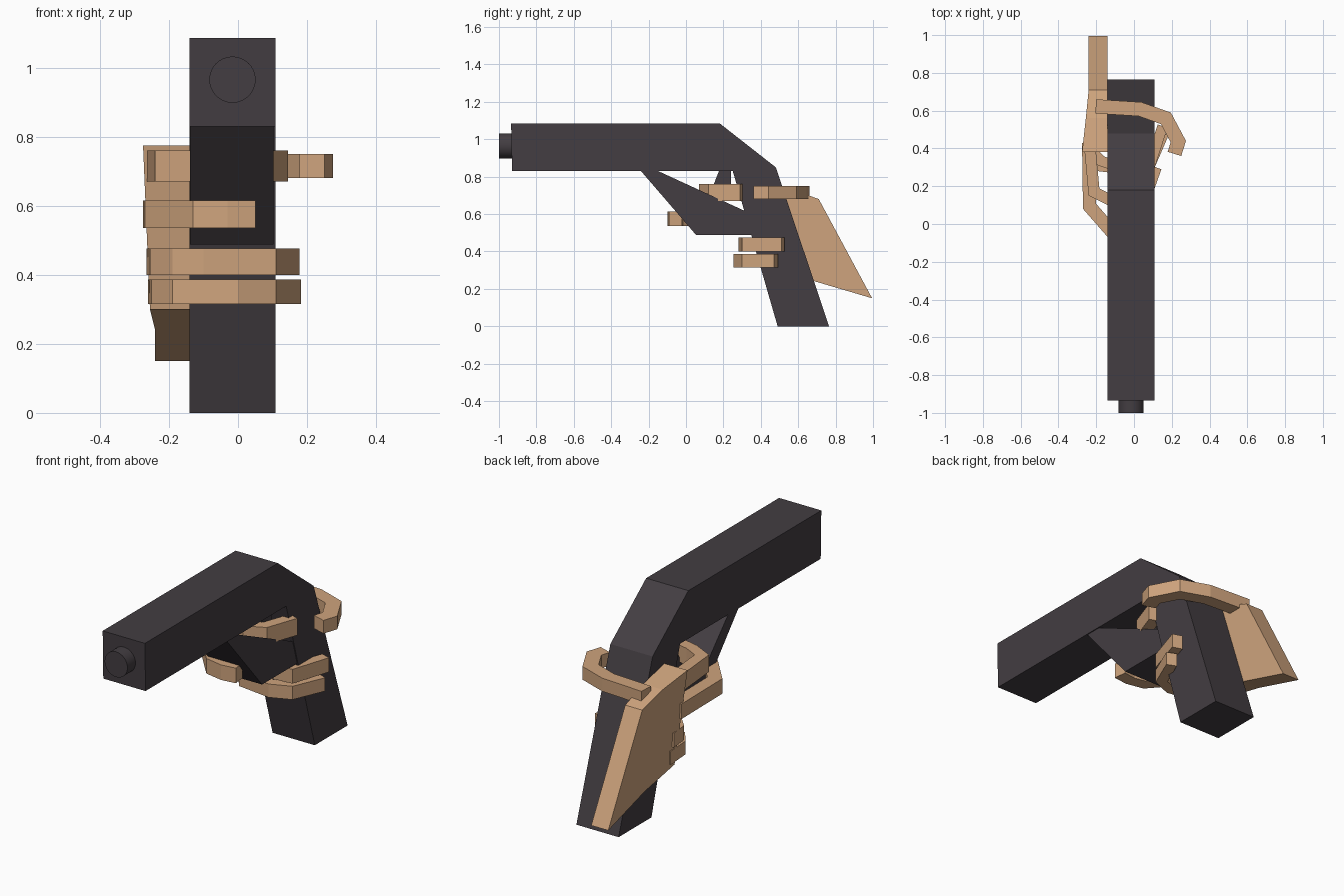
import bpy, bmesh, math
from mathutils import Vector, Matrix

if "Cube" in bpy.data.objects:
    bpy.data.objects.remove(bpy.data.objects["Cube"])


def material(name, rgb):
    m = bpy.data.materials.new(name)
    m.diffuse_color = (*rgb, 1)
    m.use_nodes = True
    m.node_tree.nodes["Principled BSDF"].inputs["Base Color"].default_value = m.diffuse_color
    return m


METAL = material("dark gunmetal", (0.056, 0.047, 0.054))
SKIN = material("tan skin", (0.62, 0.37, 0.205))


def finish(name, bm, mat):
    bmesh.ops.recalc_face_normals(bm, faces=bm.faces)
    me = bpy.data.meshes.new(name)
    bm.to_mesh(me)
    bm.free()
    me.materials.append(mat)
    ob = bpy.data.objects.new(name, me)
    bpy.context.collection.objects.link(ob)
    return ob


def loft(name, a, b, mat):
    """Closed solid between two matching outlines of 3D points."""
    bm = bmesh.new()
    va = [bm.verts.new(p) for p in a]
    vb = [bm.verts.new(p) for p in b]
    n = len(va)
    caps = [bm.faces.new(va), bm.faces.new(vb[::-1])]
    for i in range(n):
        j = (i + 1) % n
        bm.faces.new((va[i], vb[i], vb[j], va[j]))
    bmesh.ops.triangulate(bm, faces=caps)
    return finish(name, bm, mat)


def side_prism(name, yz, x0, x1, mat):
    return loft(name, [(x0, y, z) for y, z in yz], [(x1, y, z) for y, z in yz], mat)


def finger(name, path, width, z0, z1):
    """Strip following an outer path seen from above; width is offset to the left."""
    pts = [Vector(p) for p in path]
    dirs = [(b - a).normalized() for a, b in zip(pts, pts[1:])]
    inner = []
    for i, p in enumerate(pts):
        d0, d1 = dirs[max(i - 1, 0)], dirs[min(i, len(dirs) - 1)]
        n0, n1 = Vector((-d0.y, d0.x)), Vector((-d1.y, d1.x))
        m = (n0 + n1).normalized()
        inner.append(p + m * (width / m.dot(n0)))
    ring = pts + inner[::-1]
    return loft(name, [(p.x, p.y, z0) for p in ring], [(p.x, p.y, z1) for p in ring], SKIN)


# Barrel and grip in one bent profile
side_prism("pistol_body", [(-0.935, 1.085), (0.18, 1.085), (0.48, 0.85), (0.765, 0),
                           (0.49, 0), (0.25, 0.83), (-0.93, 0.83)], -0.14, 0.108, METAL)
# Trigger guard and trigger
side_prism("trigger_guard", [(-0.245, 0.835), (-0.16, 0.835), (0.055, 0.605), (0.34, 0.605),
                             (0.38, 0.487), (0.055, 0.487)], -0.139, 0.103, METAL)
side_prism("trigger", [(0.18, 0.84), (0.24, 0.84), (0.24, 0.75), (0.185, 0.66),
                       (0.10, 0.635), (0.16, 0.69), (0.185, 0.76)], -0.06, 0.03, METAL)
# Muzzle
bm = bmesh.new()
bmesh.ops.create_cone(bm, cap_ends=True, segments=32, radius1=0.067, radius2=0.067, depth=0.09,
                      matrix=Matrix.Translation((-0.016, -0.955, 0.965)) @ Matrix.Rotation(math.pi / 2, 4, 'X'))
muzzle = finish("muzzle", bm, METAL)
bpy.context.view_layer.objects.active = muzzle
muzzle.select_set(True)
bpy.ops.object.shade_smooth_by_angle()

# Palm, thinner toward the wrist
palm = [(0.38, 0.775), (0.56, 0.735), (0.71, 0.68), (0.995, 0.15), (0.69, 0.24), (0.46, 0.30)]
loft("palm", [(-0.275 if y < 0.5 and z > 0.5 else -0.255 if y < 0.6 else -0.24, y, z) for y, z in palm],
     [(-0.14, y, z) for y, z in palm], SKIN)

# Fingers wrapped round the grip and guard
finger("index_finger", [(-0.265, 0.42), (-0.24, 0.15), (-0.13, 0.095), (-0.02, 0.07),
                        (0.085, 0.12), (0.145, 0.29)], 0.06, 0.67, 0.76)
finger("middle_finger", [(-0.275, 0.43), (-0.27, 0.08), (-0.13, -0.08), (-0.03, -0.1),
                         (0.05, -0.09)], 0.07, 0.535, 0.615)
finger("ring_finger", [(-0.265, 0.48), (-0.255, 0.38), (-0.19, 0.31), (-0.10, 0.28),
                       (0.11, 0.30), (0.178, 0.51)], 0.055, 0.40, 0.476)
finger("little_finger", [(-0.26, 0.50), (-0.25, 0.36), (-0.19, 0.28), (0, 0.255),
                         (0.11, 0.30), (0.183, 0.47)], 0.055, 0.315, 0.386)
finger("thumb", [(-0.20, 0.66), (0.04, 0.645), (0.195, 0.59), (0.275, 0.44), (0.25, 0.36)],
       -0.075, 0.68, 0.75)
